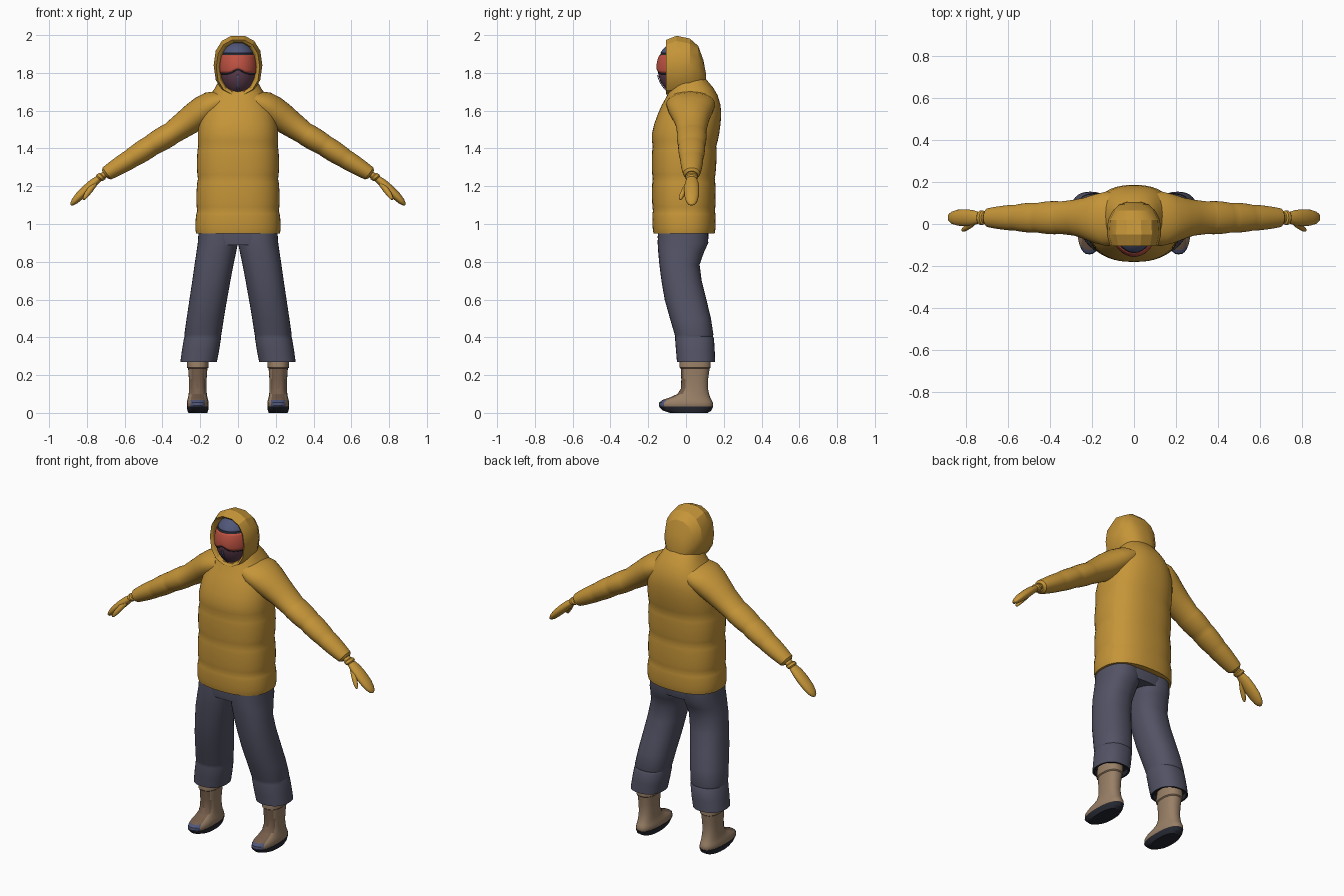
import bpy, bmesh, math
from mathutils import Vector as V


def mat(name, r, g, b):
    m = bpy.data.materials.new(name)
    m.diffuse_color = (r, g, b, 1)
    return m


MUSTARD = mat("mustard", 0.56, 0.30, 0.04)
SLATE = mat("slate trousers", 0.085, 0.085, 0.13)
TAN = mat("tan leather", 0.32, 0.215, 0.135)
BROWN = mat("brown tongue", 0.18, 0.11, 0.07)
BLACK = mat("dark rubber", 0.02, 0.022, 0.032)
BLUE = mat("dusty blue", 0.08, 0.095, 0.19)
RED = mat("red lens", 0.52, 0.085, 0.055)
PLUM = mat("plum mask", 0.12, 0.05, 0.08)


def finish(name, bm, mats, mirror=False, rule=None, angle=30):
    bmesh.ops.recalc_face_normals(bm, faces=bm.faces)
    bm.normal_update()
    if rule:
        for f in bm.faces:
            f.material_index = rule(f.calc_center_median(), f.normal)
    me = bpy.data.meshes.new(name)
    bm.to_mesh(me)
    bm.free()
    ob = bpy.data.objects.new(name, me)
    bpy.context.collection.objects.link(ob)
    for m in mats:
        me.materials.append(m)
    bpy.ops.object.select_all(action='DESELECT')
    ob.select_set(True)
    bpy.context.view_layer.objects.active = ob
    bpy.ops.object.shade_smooth_by_angle(angle=math.radians(angle))
    if mirror:
        ob.modifiers.new("mirror", 'MIRROR')
    return ob


def loft(name, rings, mats, n=32, e=2.0, **kw):
    """Skin closed superellipse rings given as (centre, half axis u, half axis v)."""
    bm = bmesh.new()
    loops = []
    for c, u, v in rings:
        loop = []
        for i in range(n):
            a = 2 * math.pi * i / n
            cs, sn = math.cos(a), math.sin(a)
            loop.append(bm.verts.new(c + u * math.copysign(abs(cs) ** (2 / e), cs)
                                     + v * math.copysign(abs(sn) ** (2 / e), sn)))
        loops.append(loop)
    for p, q in zip(loops, loops[1:]):
        for i in range(n):
            j = (i + 1) % n
            bm.faces.new((p[i], p[j], q[j], q[i]))
    bm.faces.new(loops[0])
    bm.faces.new(loops[-1])
    return finish(name, bm, mats, **kw)


def zring(z, hx, y0, y1, cx=0):
    return V((cx, (y0 + y1) / 2, z)), V((hx, 0, 0)), V((0, (y1 - y0) / 2, 0))


def yring(y, hx, z0, z1):
    return V((0, y, (z0 + z1) / 2)), V((hx, 0, 0)), V((0, 0, (z1 - z0) / 2))


def limb(x, z, r, ry, y=0.03, d=(0.81, -0.59)):
    return V((x, y, z)), V((-d[1] * r, 0, d[0] * r)), V((0, ry, 0))


def puff(keys, bulge, k=8):
    """Fill between seam rings with padded bulges."""
    out = []
    for a, b in zip(keys, keys[1:]):
        for i in range(k):
            t = i / k
            s = 1 + bulge * math.sin(math.pi * t) ** 0.6
            c, u, v = (p.lerp(q, t) for p, q in zip(a, b))
            out.append((c, u * s, v * s))
    return out + [keys[-1]]


# Padded jacket body with yoke
body = puff([zring(0.95, 0.222, -0.172, 0.152), zring(1.07, 0.216, -0.175, 0.153),
             zring(1.24, 0.212, -0.176, 0.152), zring(1.41, 0.211, -0.176, 0.16)], 0.028)
body += [zring(1.44, 0.213, -0.18, 0.168), zring(1.48, 0.213, -0.18, 0.176),
         zring(1.53, 0.208, -0.168, 0.183), zring(1.58, 0.198, -0.15, 0.186),
         zring(1.63, 0.178, -0.128, 0.183), zring(1.68, 0.148, -0.10, 0.168),
         zring(1.72, 0.122, -0.085, 0.145), zring(1.76, 0.10, -0.07, 0.112),
         zring(1.79, 0.08, -0.05, 0.08)]
loft("jacket_body", body, [MUSTARD], n=48, e=2.4)

# Padded sleeves
sleeve = [limb(0.08, 1.655, 0.06, 0.12, 0.025), limb(0.13, 1.635, 0.074, 0.13, 0.025),
          limb(0.18, 1.602, 0.08, 0.118, 0.025), limb(0.23, 1.567, 0.077, 0.1, 0.027),
          limb(0.28, 1.531, 0.07, 0.086)]
sleeve += puff([limb(0.352, 1.48, 0.06, 0.077), limb(0.46, 1.415, 0.056, 0.07),
                limb(0.565, 1.347, 0.051, 0.061), limb(0.695, 1.267, 0.038, 0.045)], 0.06)
sleeve += [limb(0.705, 1.261, 0.025, 0.03)]
loft("sleeves", sleeve, [MUSTARD], mirror=True)

# Mittens with a wrist band and thumb
h = (0.68, -0.73)
mitten = [limb(0.695, 1.268, 0.02, 0.026, d=h), limb(0.715, 1.256, 0.018, 0.026, d=h),
          limb(0.72, 1.253, 0.024, 0.034, d=h), limb(0.732, 1.245, 0.024, 0.034, d=h),
          limb(0.738, 1.24, 0.018, 0.027, d=h), limb(0.765, 1.218, 0.023, 0.036, d=h),
          limb(0.80, 1.185, 0.025, 0.04, d=h), limb(0.84, 1.147, 0.023, 0.038, d=h),
          limb(0.865, 1.121, 0.018, 0.03, d=h), limb(0.879, 1.106, 0.011, 0.019, d=h),
          limb(0.885, 1.10, 0.003, 0.006, d=h)]
loft("mittens", mitten, [MUSTARD], n=20, mirror=True)
thumb = [limb(0.755, 1.215, 0.013, 0.016, 0.015, h), limb(0.78, 1.185, 0.016, 0.016, -0.005, h),
         limb(0.802, 1.155, 0.014, 0.014, -0.02, h), limb(0.815, 1.135, 0.009, 0.009, -0.028, h),
         limb(0.82, 1.128, 0.002, 0.002, -0.031, h)]
loft("thumbs", thumb, [MUSTARD], n=14, mirror=True)

# Faceted hood, with a rim turned inwards around the face
hood = [yring(-0.05, 0.085, 1.71, 1.955), yring(-0.095, 0.103, 1.695, 1.967),
        yring(-0.105, 0.115, 1.682, 1.978), yring(-0.05, 0.129, 1.68, 2.0),
        yring(0.02, 0.124, 1.68, 1.985), yring(0.065, 0.1, 1.69, 1.945),
        yring(0.092, 0.07, 1.70, 1.87), yring(0.105, 0.035, 1.71, 1.80)]
loft("hood", hood, [MUSTARD], n=14, e=2.3, angle=24)

# Head covered by the face mask
bm = bmesh.new()
bmesh.ops.create_uvsphere(bm, u_segments=32, v_segments=20, radius=1)
for v in bm.verts:
    v.co = V((v.co.x * 0.1, v.co.y * 0.12 - 0.03, v.co.z * 0.145 + 1.825))
finish("face_mask", bm, [PLUM])


def patch(name, low, high, half, s, m, n=24, k=8):
    """Thin plate on the front of the head between two height curves."""
    bm = bmesh.new()
    grid = []
    for i in range(n + 1):
        a = half * (2 * i / n - 1)
        col = []
        for j in range(k + 1):
            z = low(a) + (high(a) - low(a)) * j / k
            r = s * math.sqrt(max(0, 1 - ((z - 1.825) / 0.145) ** 2))
            col.append(bm.verts.new((0.1 * r * math.sin(a), -0.03 - 0.12 * r * math.cos(a), z)))
        grid.append(col)
    for p, q in zip(grid, grid[1:]):
        for j in range(k):
            bm.faces.new((p[j], q[j], q[j + 1], p[j + 1]))
    ob = finish(name, bm, [m])
    mod = ob.modifiers.new("thickness", 'SOLIDIFY')
    mod.thickness = 0.004


def dip(a):
    return 1.80 + 0.022 * math.exp(-(a / 0.3) ** 2)


patch("goggle_frame", lambda a: dip(a) - 0.008, lambda a: 1.908, 1.45, 1.025, BLACK)
patch("goggle_lens", dip, lambda a: 1.896, 1.35, 1.055, RED)
patch("cap", lambda a: 1.906, lambda a: 1.9695, 1.6, 1.06, BLUE)
for side in (-0.55, 0, 0.55):
    # mask ribs
    patch("mask_rib", lambda a: 1.70, lambda a: 1.79, 0.06, 1.02, BLUE, n=2) if side == 0 else None

# Trousers: hips, then flared legs with a hem band
loft("trouser_hips", [zring(1.0, 0.205, -0.145, 0.115), zring(0.93, 0.209, -0.15, 0.12),
                      zring(0.89, 0.205, -0.145, 0.11)], [SLATE], e=2.5)


def leg(z, inner, outer, y0, y1):
    return zring(z, (outer - inner) / 2, y0, y1, (inner + outer) / 2)


legs = [leg(0.97, 0.0, 0.208, -0.148, 0.115), leg(0.9, 0.0, 0.213, -0.15, 0.118),
        leg(0.85, 0.01, 0.22, -0.147, 0.095), leg(0.785, 0.024, 0.23, -0.141, 0.072),
        leg(0.7, 0.04, 0.242, -0.13, 0.083), leg(0.6, 0.058, 0.257, -0.113, 0.108),
        leg(0.5, 0.075, 0.272, -0.085, 0.132), leg(0.415, 0.088, 0.284, -0.06, 0.145),
        leg(0.405, 0.091, 0.282, -0.057, 0.142), leg(0.395, 0.09, 0.286, -0.058, 0.148),
        leg(0.33, 0.1, 0.297, -0.053, 0.152), leg(0.27, 0.112, 0.305, -0.048, 0.154),
        leg(0.27, 0.122, 0.295, -0.038, 0.144), leg(0.3, 0.122, 0.293, -0.038, 0.144)]
loft("trouser_legs", legs, [SLATE, BLACK], e=2.3, mirror=True,
     rule=lambda c, n: 1 if c.z < 0.31 and n.z < -0.5 or (0.28 < c.z < 0.29) else 0)

# Boots: dark tongue up the front, blue toe cap
X = 0.213
boot = [zring(0.025, 0.052, -0.135, 0.138, X), zring(0.04, 0.058, -0.144, 0.144, X),
        zring(0.055, 0.058, -0.142, 0.142, X), zring(0.068, 0.055, -0.125, 0.135, X),
        zring(0.082, 0.051, -0.085, 0.128, X), zring(0.1, 0.048, -0.045, 0.122, X),
        zring(0.13, 0.046, -0.026, 0.116, X), zring(0.18, 0.047, -0.025, 0.117, X),
        zring(0.235, 0.051, -0.028, 0.125, X), zring(0.24, 0.057, -0.034, 0.131, X),
        zring(0.265, 0.057, -0.034, 0.131, X), zring(0.32, 0.052, -0.028, 0.126, X)]


def boot_colour(c, n):
    if c.y < -0.1 and c.z < 0.063 and abs(c.x - X) < 0.04:
        return 2
    if 0.07 < c.z < 0.237 and c.y < 0.02 and abs(c.x - X) < 0.036:
        return 1
    return 0


loft("boots", boot, [TAN, BROWN, BLUE], n=28, e=2.4, mirror=True, rule=boot_colour)
sole = [zring(0.0, 0.05, -0.085, 0.115, X), zring(0.012, 0.055, -0.122, 0.134, X),
        zring(0.034, 0.058, -0.145, 0.145, X)]
loft("boot_soles", sole, [BLACK], n=28, e=2.4, mirror=True)
